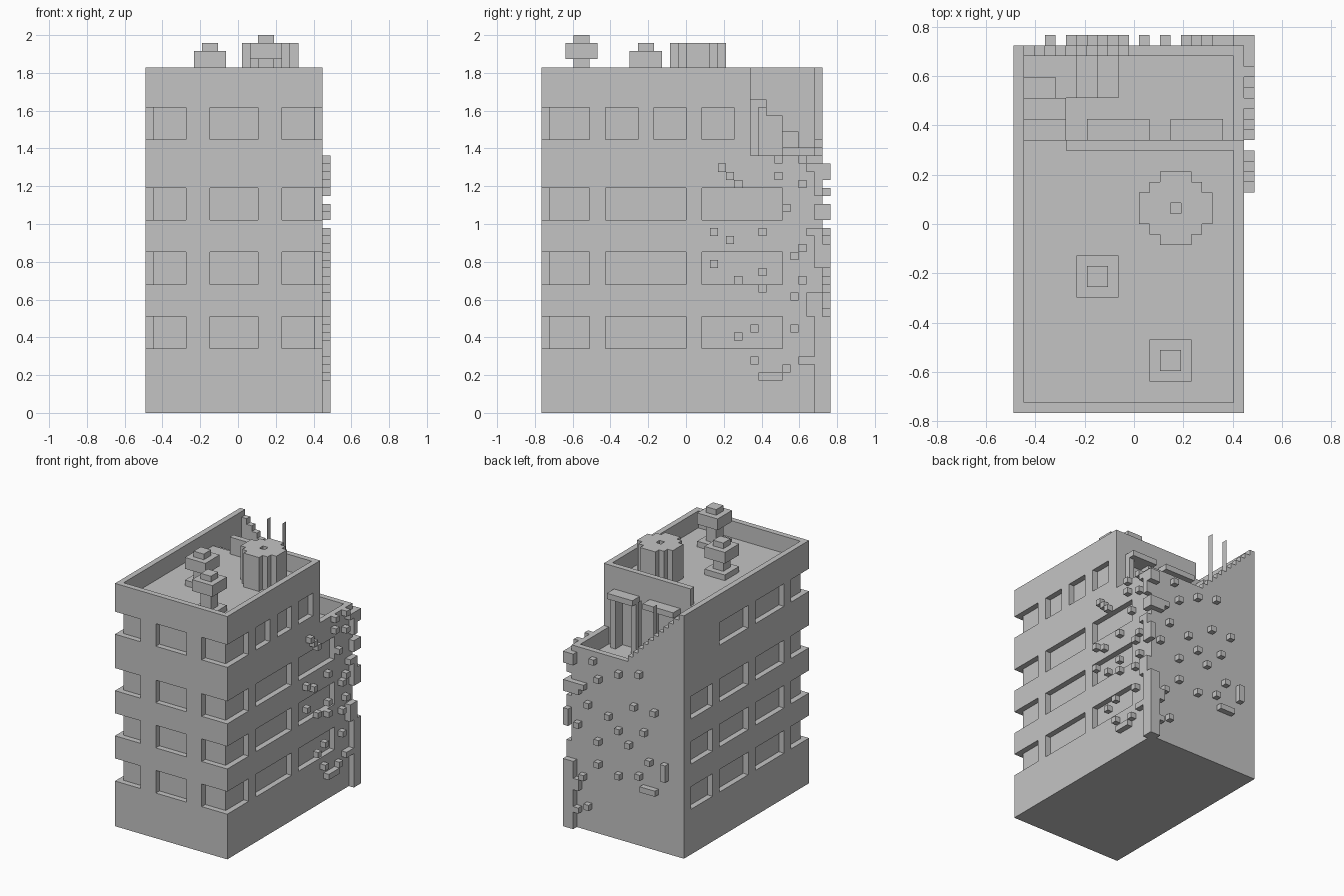
import bpy
import bmesh
from mathutils import Matrix, Vector

old = bpy.data.objects.get("Cube")
if old:
    bpy.data.objects.remove(old, do_unlink=True)

# One block unit: the whole model is laid out on a grid of 23 x 36 x 47 blocks
UNIT = 2 / 47
ORIGIN = Vector((-23 / 2, -36 / 2, 0))

stone = bpy.data.materials.new("plain_grey")
stone.use_nodes = True
stone.diffuse_color = (0.55, 0.55, 0.55, 1)
stone.node_tree.nodes["Principled BSDF"].inputs["Base Color"].default_value = stone.diffuse_color


def blocks(name, spans):
    """One object made of boxes, each given as x, y and z spans in block units."""
    bm = bmesh.new()
    for span_x, span_y, span_z in spans:
        low = Vector((span_x[0], span_y[0], span_z[0]))
        high = Vector((span_x[1], span_y[1], span_z[1]))
        centre = ((low + high) / 2 + ORIGIN) * UNIT
        size = (high - low) * UNIT
        bmesh.ops.create_cube(bm, size=1, matrix=Matrix.Translation(centre) @ Matrix.Diagonal(size).to_4x4())
    mesh = bpy.data.meshes.new(name)
    bm.to_mesh(mesh)
    bm.free()
    mesh.materials.append(stone)
    obj = bpy.data.objects.new(name, mesh)
    bpy.context.collection.objects.link(obj)
    return obj


def combine(target, operation, spans):
    """Cut non-overlapping boxes out of the target, or merge them into it."""
    helper = blocks("helper", spans)
    helper.hide_render = True
    modifier = target.modifiers.new("combine", "BOOLEAN")
    modifier.operation = operation
    modifier.solver = "EXACT"
    modifier.object = helper
    bpy.context.view_layer.objects.active = target
    bpy.ops.object.modifier_apply(modifier=modifier.name)
    bpy.data.objects.remove(helper, do_unlink=True)


def carve(target, spans):
    combine(target, "DIFFERENCE", spans)


def cell(index, length=1):
    return (index, index + length)


# Heights and limits of the building
WIDTH, DEPTH, TOP = 22, 35, 43
ROOF, TERRACE, LEDGE, SKY = 40, 29, 32, 50
NOTCH = 26
lower_floors = [cell(z, 4) for z in (8, 16, 24)]
top_floor = cell(34, 4)

building = blocks("building", [((0, WIDTH), (0, DEPTH), (0, TOP))])

# Recessed windows, wrapping round both front corners
carve(building, [(x, (-1, 1), z) for z in lower_floors + [top_floor]
                 for x in ((-1, 5), (8, 14), (17, WIDTH + 1))])
long_windows = [(-1, 6), (8, 18), (20, 30)]
short_windows = [(-1, 6), (8, 12), (14, 18), (20, 24)]
carve(building, [((WIDTH - 1, WIDTH + 1), y, z) for z in lower_floors for y in long_windows]
      + [((WIDTH - 1, WIDTH + 1), y, top_floor) for y in short_windows])
far_windows = [(-1, 5), (7, 15), (17, 25), (27, 33)]
carve(building, [((-1, 1), y, z) for z in lower_floors for y in far_windows]
      + [((-1, 1), y, top_floor) for y in far_windows[:-1]])

# Sunken roof, lower terrace behind it and the gap that links them
inside = (1, WIDTH - 1)
carve(building, [(inside, (1, NOTCH - 1), (ROOF, SKY))])
carve(building, [(inside, (NOTCH, DEPTH - 1), (TERRACE, SKY))])
carve(building, [((1, 5), (NOTCH - 2, NOTCH + 1), (ROOF, SKY))])
carve(building, [((WIDTH - 2, WIDTH + 1), (NOTCH, DEPTH + 1), (LEDGE, SKY))])

# Back wall stepping down to the terrace ledge
carve(building, [((11, WIDTH + 1), (DEPTH - 2, DEPTH + 1), (LEDGE, SKY))])
for step in range(1, 11):
    carve(building, [(cell(step), (DEPTH - 2, DEPTH + 1), (TOP - step, SKY))])

# Door and window recesses facing the terrace
carve(building, [((16, 19), (NOTCH - 1, NOTCH + 1), (TERRACE, 38)),
                 ((8, 12), (NOTCH - 1, NOTCH + 1), (LEDGE, 38))])

# Canopies and door posts
blocks("terrace_canopies", [(x, cell(NOTCH, 2), cell(38)) for x in ((7, 13), (15, 20))])
blocks("door_posts", [(cell(x), cell(NOTCH), (TERRACE, 38)) for x in (15, 19)])

# Stair from the roof down to the terrace, turning at the back wall
blocks("terrace_stair", [
    ((1, 5), (26, 28), (TERRACE, 39)),
    ((1, 5), (28, 30), (TERRACE, 37)),
    ((1, 4), (30, 32), (TERRACE, 35)),
    ((4, 6), (30, 34), (TERRACE, 33)),
    ((1, 4), (32, 34), (TERRACE, 33)),
    ((6, 8), (30, 34), (TERRACE, 32)),
    ((8, 10), (30, 34), (TERRACE, 30))])

# Round water tank with a dimple in its lid
tank = blocks("water_tank", [((12, 19), (18, 21), (ROOF, 46))])
for x, y in (((13, 18), (17, 22)), ((14, 17), (16, 23))):
    combine(tank, "UNION", [(x, y, (ROOF, 46))])
carve(tank, [(cell(15), cell(19), (45, SKY))])


# Roof vents: base plate, stem, wide hood and small cap
def vent(name, x, y, hood):
    wide = (cell(x, 4), cell(y, 4))
    slim = (cell(x + 1, 2), cell(y + 1, 2))
    blocks(name, [(*wide, cell(ROOF)), (*slim, (ROOF + 1, hood)),
                  (*wide, cell(hood, 2)), (*slim, cell(hood + 2))])


vent("rear_vent", 6, 11, TOP)
vent("front_vent", 13, 3, TOP + 1)

# Creeper leaves on the right wall, as (depth, height) cells
side_leaves = [(22, 30), (23, 29), (24, 28), (29, 31), (29, 29), (30, 25), (21, 22),
               (23, 21), (27, 22), (31, 19), (21, 18), (24, 16), (27, 17), (27, 15),
               (32, 16), (31, 14), (31, 10), (26, 10), (24, 9), (26, 6), (30, 5),
               (32, 20), (33, 22), (32, 28), (33, 30), (32, 31)]
blocks("side_leaves", [(cell(WIDTH), cell(y), cell(z)) for y, z in side_leaves])
blocks("side_low_leaves", [(cell(WIDTH), (27, 30), cell(4)), (cell(WIDTH), (32, 34), cell(6))])

# Creeper leaves on the back wall, as (across, height) cells
back_leaves = [(12, 29), (8, 30), (16, 27), (19, 25), (5, 24), (14, 21), (9, 24),
               (18, 22), (12, 19), (7, 20), (10, 17), (16, 16), (12, 11), (8, 12),
               (6, 15), (16, 12), (18, 4), (19, 9), (20, 18), (17, 30), (20, 3)]
blocks("back_leaves", [(cell(x), cell(DEPTH), cell(z)) for x, z in back_leaves])
blocks("back_low_leaves", [(cell(3), cell(DEPTH), (13, 16)), ((5, 8), cell(DEPTH), cell(10))])

# Creeper stems climbing the rear right corner
corner = cell(WIDTH)
blocks("corner_stem", [
    (corner, (34, 36), (0, 12)),
    (corner, (33, 35), (12, 15)),
    (corner, (34, 36), (18, 21)),
    (corner, cell(34), (21, 23)),
    (corner, (34, 36), (24, 26)),
    (corner, cell(34), (27, 29)),
    (corner, (34, 36), (29, 31)),
    ((20, WIDTH), cell(DEPTH), (7, 9)),
    (cell(21), cell(DEPTH), (0, 7)),
    (cell(21), cell(DEPTH), (9, 12)),
    ((20, WIDTH), cell(DEPTH), (24, 26)),
    (cell(21), cell(DEPTH), (29, 31))])
